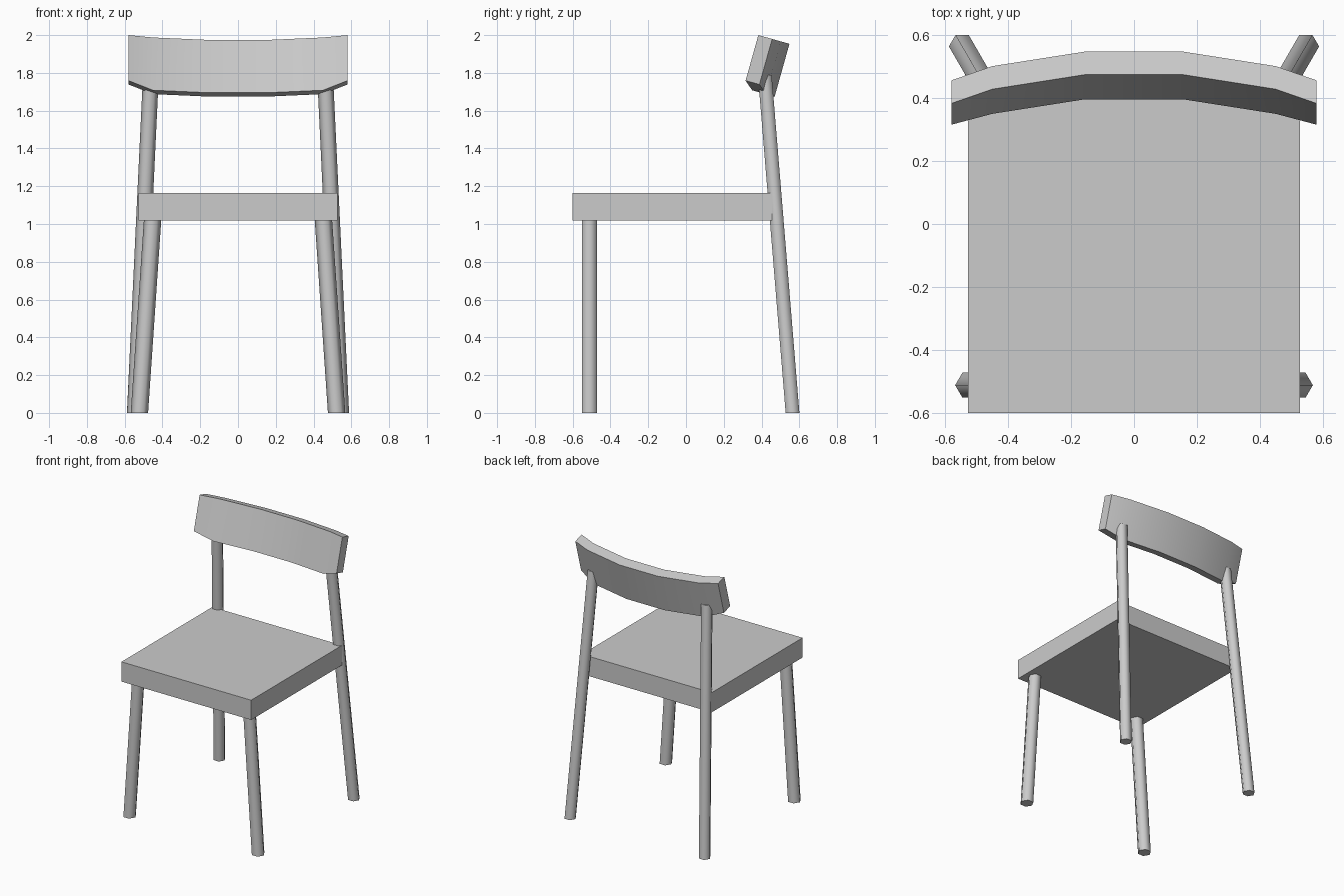
import bpy, bmesh, math
from mathutils import Vector

if "Cube" in bpy.data.objects:
    bpy.data.objects.remove(bpy.data.objects["Cube"])


def make_object(name, verts, faces, smooth=True):
    mesh = bpy.data.meshes.new(name)
    mesh.from_pydata(verts, [], faces)
    bm = bmesh.new()
    bm.from_mesh(mesh)
    bmesh.ops.recalc_face_normals(bm, faces=bm.faces)
    bm.to_mesh(mesh)
    bm.free()
    ob = bpy.data.objects.new(name, mesh)
    bpy.context.collection.objects.link(ob)
    if smooth:
        bpy.ops.object.select_all(action='DESELECT')
        ob.select_set(True)
        bpy.context.view_layer.objects.active = ob
        bpy.ops.object.shade_smooth_by_angle(angle=math.radians(65))
    return ob


def loft(name, rings, smooth=True):
    """Skin closed rings of equal length and cap both ends."""
    n = len(rings[0])
    verts = [v for ring in rings for v in ring]
    faces = [(k * n + i, k * n + (i + 1) % n, (k + 1) * n + (i + 1) % n, (k + 1) * n + i)
             for k in range(len(rings) - 1) for i in range(n)]
    faces += [tuple(range(n)), tuple(range(len(verts) - n, len(verts)))]
    return make_object(name, verts, faces, smooth)


def leg(name, foot, top, radius):
    """Six-sided leg, cut level at the floor."""
    rings = []
    for c in (foot, top):
        rings.append([Vector(c) + radius * Vector((math.cos(i * math.pi / 3),
                                                   math.sin(i * math.pi / 3), 0))
                      for i in range(6)])
    return loft(name, rings)


# Seat slab
W, FRONT, BACK = 0.527, -0.6, 0.455
loft("seat", [[(-W, FRONT, z), (W, FRONT, z), (W, BACK, z), (-W, BACK, z)]
              for z in (1.018, 1.163)], smooth=False)

# Splayed front legs and leaning back legs
for side, s in (("left", -1), ("right", 1)):
    leg("front_leg_" + side, (s * 0.522, -0.512, 0), (s * 0.451, -0.512, 1.04), 0.046)
    leg("back_leg_" + side, (s * 0.546, 0.564, 0), (s * 0.461, 0.417, 1.79), 0.042)

# Curved, tilted backrest with clipped lower corners: (x, depth, height)
up = Vector((0, 0.27, 0.963))
back = Vector((0, 0.963, -0.27))
half = [(0.155, 0.095, 0.29), (0.45, 0.047, 0.29), (0.58, 0.0, 0.25)]
stations = [(-x, d, h) for x, d, h in reversed(half)] + half
rings = []
for x, d, h in stations:
    p = Vector((x, 0.383, 2.0)) + back * d
    t = back * 0.076
    rings.append([p, p + t, p + t - up * h, p - up * h])
loft("backrest", rings)
